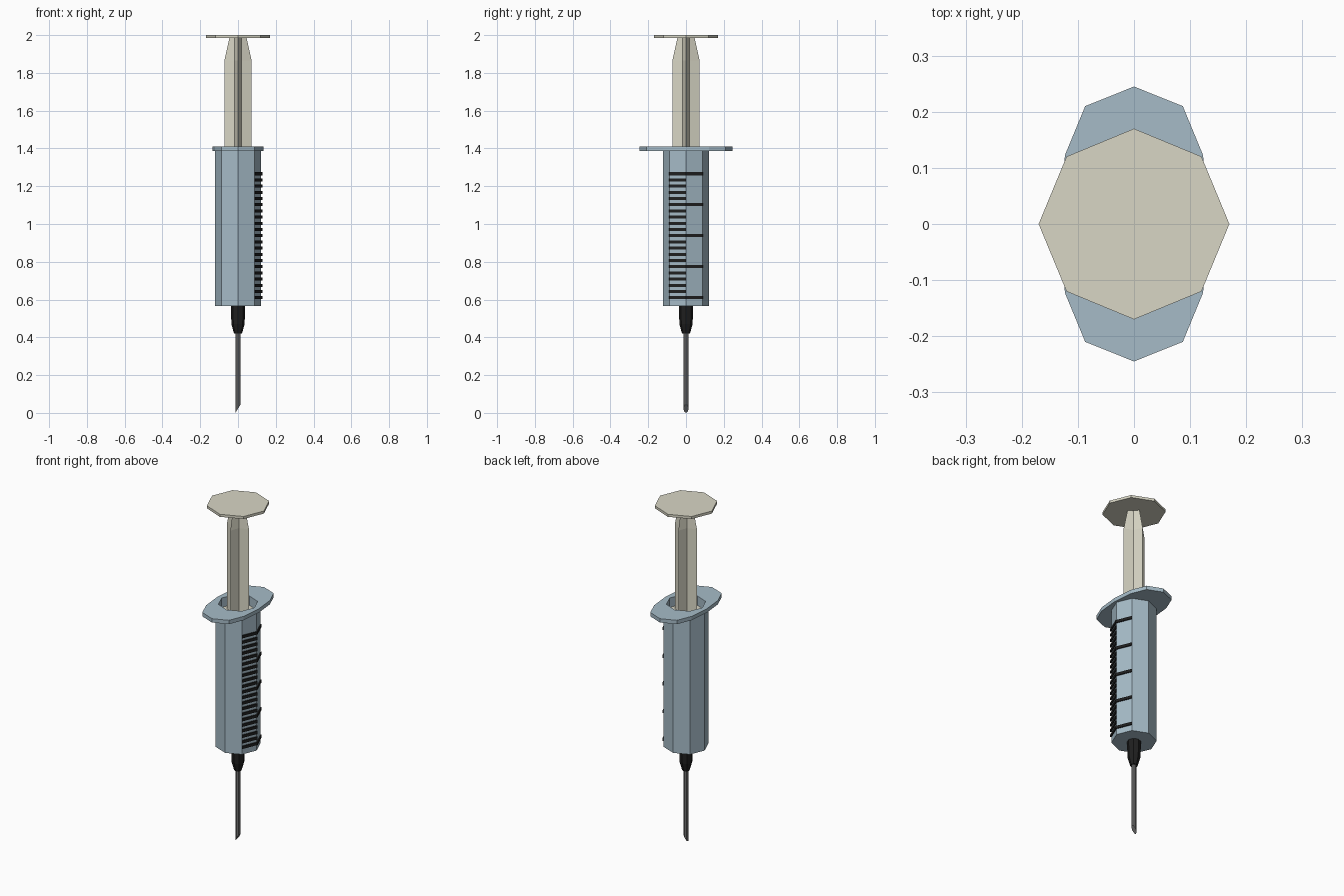
import bpy, bmesh, math
from mathutils import Vector

if "Cube" in bpy.data.objects:
    bpy.data.objects.remove(bpy.data.objects["Cube"])


def material(name, rgb):
    m = bpy.data.materials.new(name)
    m.diffuse_color = (*rgb, 1)
    m.use_nodes = True
    m.node_tree.nodes["Principled BSDF"].inputs["Base Color"].default_value = m.diffuse_color
    return m


BLUE = material("barrel blue grey", (0.38, 0.50, 0.575))
CREAM = material("plunger cream", (0.69, 0.675, 0.56))
BLACK = material("black plastic", (0.014, 0.014, 0.014))
STEEL = material("needle steel", (0.16, 0.16, 0.16))


def ring(radius, z, n=8):
    return [(radius * math.cos(math.tau * i / n), radius * math.sin(math.tau * i / n), z)
            for i in range(n)]


def star(tip, inner, z):
    return [((tip if i % 2 == 0 else inner) * math.cos(math.tau * i / 8),
             (tip if i % 2 == 0 else inner) * math.sin(math.tau * i / 8), z) for i in range(8)]


def loft(name, rings, mat, closed=False):
    """Skin a stack of rings; cap the ends, or join last to first if closed."""
    bm = bmesh.new()
    loops = [[bm.verts.new(p) for p in r] for r in rings]
    pairs = list(zip(loops, loops[1:]))
    if closed:
        pairs.append((loops[-1], loops[0]))
    else:
        bm.faces.new(loops[0])
        bm.faces.new(loops[-1])
    n = len(loops[0])
    for a, b in pairs:
        for i in range(n):
            j = (i + 1) % n
            bm.faces.new((a[i], a[j], b[j], b[i]))
    bmesh.ops.recalc_face_normals(bm, faces=bm.faces)
    me = bpy.data.meshes.new(name)
    bm.to_mesh(me)
    bm.free()
    me.materials.append(mat)
    ob = bpy.data.objects.new(name, me)
    bpy.context.collection.objects.link(ob)
    return ob


# Needle with a slanted tip
R = 0.014
tip = [(x, y, 0.045 * (x + R) / (2 * R)) for x, y, _ in ring(R, 0)]
loft("needle", [tip, ring(R, 0.43)], STEEL)

# Needle hub
loft("needle_hub", [ring(0.021, 0.42), ring(0.035, 0.47), ring(0.038, 0.57)], BLACK)

# Hollow barrel, open at the top
loft("barrel", [ring(0.107, 0.59), ring(0.107, 1.39), ring(0.122, 1.39), ring(0.122, 0.567)], BLUE)

# Finger flange: stretched twelve-sided plate with an opening
quarter = [(0.135, 0), (0.123, 0.123), (0.087, 0.21), (0, 0.245)]
half = quarter + [(-x, y) for x, y in quarter[-2::-1]]
outline = half + [(x, -y) for x, y in half[-2:0:-1]]


def hole_point(x, y):
    # project the outline direction onto the octagonal opening
    a = math.atan2(y, x)
    local = (a % (math.pi / 4)) - math.pi / 8
    r = 0.107 * math.cos(math.pi / 8) / math.cos(local)
    return r * math.cos(a), r * math.sin(a)


# include the octagon corner directions so the opening stays crisp
half_hole = [(0.107, 0), (0.0757, 0.0757), hole_point(0.087, 0.21), (0, 0.107)]
hh = half_hole + [(-x, y) for x, y in half_hole[-2::-1]]
hole = hh + [(x, -y) for x, y in hh[-2:0:-1]]


def at(points, z):
    return [(x, y, z) for x, y in points]


loft("finger_flange", [at(outline, 1.387), at(outline, 1.41), at(hole, 1.41), at(hole, 1.387)],
     BLUE, closed=True)

# Plunger: piston, four-pointed rod, thumb plate
loft("piston", [ring(0.106, 1.30), ring(0.106, 1.355)], CREAM)
loft("plunger_rod", [star(0.072, 0.026, 1.35), star(0.072, 0.026, 1.865),
                     star(0.045, 0.026, 1.988)], CREAM)
loft("thumb_plate", [ring(0.17, 1.985), ring(0.17, 2.0)], CREAM)

# Graduation marks wrapped on the two right-hand facets, every fifth one long
corners = [Vector((math.cos(a), math.sin(a))) for a in (-math.pi / 4, 0, math.pi / 4)]
for k in range(21):
    z = 0.61 + k * 0.0328
    path = corners if k % 5 == 0 else corners[:2]
    sections = []
    for c in path:
        i, o = c * 0.120, c * 0.129
        sections.append([(i.x, i.y, z - 0.008), (o.x, o.y, z - 0.008),
                         (o.x, o.y, z + 0.008), (i.x, i.y, z + 0.008)])
    loft("long_mark" if k % 5 == 0 else "short_mark", sections, BLACK)
